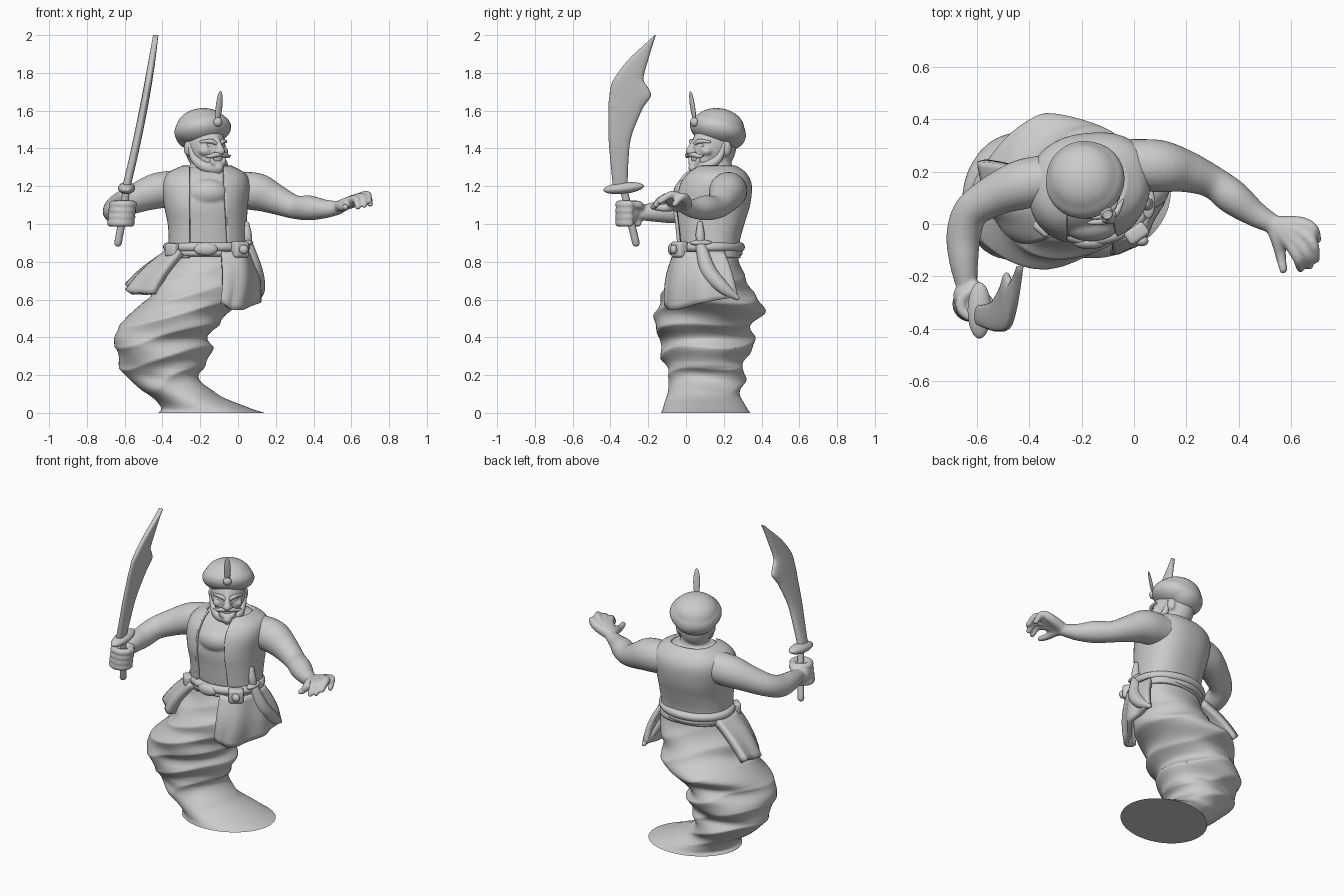
import bpy, bmesh, math
from mathutils import Vector, Matrix

cube = bpy.data.objects.get("Cube")
if cube:
    bpy.data.objects.remove(cube)

clay = bpy.data.materials.new("light grey clay")
clay.use_nodes = True
clay.diffuse_color = (.6, .6, .6, 1)
clay.node_tree.nodes["Principled BSDF"].inputs["Base Color"].default_value = (.6, .6, .6, 1)


def spline(points, steps):
    """Smooth curve of any dimension through the points."""
    pts = [Vector(p) for p in points]
    pts = [pts[0] * 2 - pts[1]] + pts + [pts[-1] * 2 - pts[-2]]
    out = []
    for a, b, c, d in zip(pts, pts[1:], pts[2:], pts[3:]):
        for k in range(steps):
            t = k / steps
            out.append(b + (c - a) * (t / 2) + (a * 2 - b * 5 + c * 4 - d) * (t * t / 2)
                       + (b * 3 - a - c * 3 + d) * (t ** 3 / 2))
    return out + [pts[-2]]


def skin_rings(bm, rings, cap=True):
    rows = [[bm.verts.new(p) for p in ring] for ring in rings]
    n = len(rows[0])
    for a, b in zip(rows, rows[1:]):
        for i in range(n):
            j = (i + 1) % n
            bm.faces.new((a[i], a[j], b[j], b[i]))
    if cap:
        bm.faces.new(rows[0][::-1])
        bm.faces.new(rows[-1])


def loft(bm, rows, n=48, steps=6, power=2, grow=0, skew=0, fold=None, cap=True):
    """Rows of z, left x, right x, front y, back y."""
    rings = []
    for z, left, right, front, back in spline(rows, steps):
        ring = []
        for i in range(n):
            a = math.tau * i / n
            c, s = math.cos(a), math.sin(a)
            g = grow + (fold(a, z) if fold else 0)
            dx = math.copysign(abs(c) ** (2 / power), c) * ((right - left) / 2 + g)
            dy = math.copysign(abs(s) ** (2 / power), s) * ((back - front) / 2 + g)
            ring.append(((left + right) / 2 + dx, (front + back) / 2 + dy + skew * dx, z))
        rings.append(ring)
    skin_rings(bm, rings, cap)


def tube(bm, points, matrix=Matrix(), n=14, steps=5):
    """Round-ended tube through points of x, y, z, radius."""
    path = [(p.xyz, p.w) for p in spline(points, steps)]
    first = (path[0][0] - path[1][0]).normalized()
    last = (path[-1][0] - path[-2][0]).normalized()

    def dome(end, direction):
        p, r = end
        return [(p + direction * r * math.sin(a), r * max(math.cos(a), .05)) for a in (.5, 1, 1.5)]
    path = dome(path[0], first)[::-1] + path + dome(path[-1], last)
    normal, rings = first.orthogonal(), []
    for i, (p, r) in enumerate(path):
        t = (path[min(i + 1, len(path) - 1)][0] - path[max(i - 1, 0)][0]).normalized()
        normal = (normal - t * normal.dot(t)).normalized()
        side = t.cross(normal)
        rings.append([matrix @ (p + (normal * math.cos(math.tau * k / n)
                                     + side * math.sin(math.tau * k / n)) * r) for k in range(n)])
    skin_rings(bm, rings)


def ball(bm, place, size, tilt=0, matrix=Matrix()):
    local = Matrix.Translation(place) @ Matrix.Rotation(math.radians(tilt), 4, 'X')
    bmesh.ops.create_uvsphere(bm, u_segments=32, v_segments=18, radius=1,
                              matrix=matrix @ local @ Matrix.Diagonal((*size, 1)))


def finish(name, bm, blend=0, thick=0):
    bmesh.ops.recalc_face_normals(bm, faces=bm.faces)
    mesh = bpy.data.meshes.new(name)
    bm.to_mesh(mesh)
    bm.free()
    mesh.materials.append(clay)
    obj = bpy.data.objects.new(name, mesh)
    bpy.context.collection.objects.link(obj)
    bpy.ops.object.select_all(action='DESELECT')
    bpy.context.view_layer.objects.active = obj
    obj.select_set(True)
    bpy.ops.object.shade_smooth_by_angle(angle=math.radians(50))
    if thick:
        solid = obj.modifiers.new("thickness", 'SOLIDIFY')
        solid.thickness, solid.offset = thick, 0
    if blend:
        mod = obj.modifiers.new("blend", 'REMESH')
        mod.mode, mod.voxel_size, mod.use_smooth_shade = 'VOXEL', blend, True
        relax = obj.modifiers.new("relax", 'SMOOTH')
        relax.factor, relax.iterations = .5, 4


def part(name, maker, *args, **options):
    bm = bmesh.new()
    maker(bm, *args, **options)
    finish(name, bm)


# Swirling cloth tail
def fold(a, z):
    fade = min(1, max(0, z - .02) * 6) * min(1, max(0, .86 - z) * 4)
    crease = 1 - 2 * abs(math.sin(27 * z - a + .8 * math.sin(2 * a)))
    return fade * (.008 * crease + .009 * math.sin(34 * z + a) + .007 * math.sin(3 * a + 24 * z) - .002)


part("cloth_tail", loft, [
    (0, -.42, .14, -.13, .34), (.03, -.41, .05, -.12, .32), (.1, -.48, -.11, -.1, .29),
    (.2, -.6, -.2, -.1, .31), (.26, -.64, -.17, -.1, .31), (.33, -.64, -.13, -.14, .35),
    (.4, -.67, -.16, -.15, .35), (.47, -.61, -.09, -.16, .36), (.54, -.56, -.03, -.16, .42),
    (.62, -.48, .03, -.13, .37), (.72, -.42, .06, -.08, .31), (.82, -.37, .05, -.03, .28),
    (.9, -.35, .03, -.03, .27)], n=120, steps=10, skew=.06, fold=fold)

# Body: torso, neck, head, arms and hands blended together
chest = [(.82, -.35, .03, -.02, .265), (.9, -.345, .025, -.03, .26), (1, -.35, .025, -.04, .285),
         (1.1, -.37, .03, -.05, .315), (1.2, -.38, .04, -.03, .325), (1.26, -.355, .02, .01, .3),
         (1.3, -.28, -.05, .06, .25)]
head = Matrix.Translation((-.185, .165, 0)) @ Matrix.Rotation(math.radians(33), 4, 'Z')
body = bmesh.new()
loft(body, chest, power=2.4, skew=.08)
ball(body, (-.165, .005, 1.165), (.115, .072, .075))
tube(body, [(-.17, .18, 1.22, .1), (-.17, .16, 1.3, .085), (-.18, .15, 1.4, .085)])
ball(body, (0, -.02, 1.41), (.1, .125, .13), matrix=head)
ball(body, (0, -.07, 1.345), (.075, .08, .07), matrix=head)
tube(body, [(0, -.13, 1.45, .014), (0, -.16, 1.41, .018), (0, -.175, 1.385, .022)], head)
for s in (-1, 1):
    ball(body, (s * .1, 0, 1.4), (.016, .025, .04), matrix=head)
    ball(body, (s * .055, -.105, 1.385), (.032, .03, .025), matrix=head)
    ball(body, (s * .02, -.165, 1.383), (.014, .015, .012), matrix=head)
tube(body, [(-.02, .23, 1.18, .095), (.1, .22, 1.17, .1), (.2, .2, 1.13, .08), (.3, .16, 1.09, .063),
            (.38, .1, 1.085, .066), (.46, .04, 1.08, .05), (.53, 0, 1.085, .037)], n=24)
tube(body, [(-.33, .17, 1.19, .095), (-.43, .15, 1.175, .095), (-.53, .11, 1.14, .08),
            (-.62, .05, 1.1, .068), (-.65, -.04, 1.07, .066), (-.65, -.14, 1.065, .056),
            (-.64, -.23, 1.06, .042)], n=24)
# Open left hand
for knuckle, bend, tip in [
        ((.635, 0, 1.125), (.685, -.02, 1.145), (.7, -.06, 1.105)),
        ((.64, -.035, 1.135), (.685, -.08, 1.155), (.695, -.135, 1.12)),
        ((.62, -.06, 1.13), (.66, -.115, 1.14), (.67, -.16, 1.1)),
        ((.595, -.07, 1.12), (.625, -.13, 1.13), (.635, -.17, 1.09)),
        ((.55, -.06, 1.095), (.56, -.12, 1.085), (.57, -.175, 1.09))]:
    tube(body, [(.53, 0, 1.09, .032), (*knuckle, .029), (*bend, .021), (*tip, .016)])
# Right fist around the grip
ball(body, (-.64, -.275, 1.055), (.05, .055, .06))
ball(body, (-.615, -.3, 1.055), (.055, .055, .055))
for i in range(4):
    turns = [math.radians(d) for d in range(90, 380, 40)]
    tube(body, [(-.62 + .054 * math.cos(a) + .004 * i, -.305 + .05 * math.sin(a),
                 1.005 + .033 * i, .021) for a in turns])
tube(body, [(-.63, -.24, 1.08, .028), (-.585, -.25, 1.1, .022), (-.56, -.31, 1.105, .018)])
finish("body", body, blend=.008)

# Face details
face = bmesh.new()
for s in (-1, 1):
    tube(face, [(s * .012, -.148, 1.425, .01), (s * .04, -.138, 1.438, .012), (s * .08, -.1, 1.435, .007)], head)
    ball(face, (s * .04, -.122, 1.415), (.018, .01, .009), matrix=head)
finish("brows_and_eyes", face)
beard = bmesh.new()
for s in (-1, 1):
    tube(beard, [(s * .094, -.02, 1.42, .014), (s * .086, -.045, 1.35, .022), (s * .058, -.1, 1.305, .03),
                 (0, -.13, 1.29, .032)], head)
    tube(beard, [(s * .035, -.145, 1.36, .009), (s * .038, -.145, 1.33, .013), (0, -.15, 1.31, .02)], head)
tube(beard, [(0, -.145, 1.32, .018), (0, -.15, 1.295, .028), (0, -.15, 1.268, .012)], head)
finish("beard", beard, blend=.007)
whiskers = bmesh.new()
for s in (-1, 1):
    tube(whiskers, [(0, -.172, 1.368, .012), (s * .03, -.165, 1.366, .014), (s * .06, -.15, 1.358, .01),
                    (s * .08, -.14, 1.362, .004)], head)
finish("moustache", whiskers)

# Turban with jewel and feather
turban = bmesh.new()
ball(turban, (0, .003, 1.5), (.154, .15, .088), -16, head)
ball(turban, (0, .01, 1.515), (.137, .137, .098), -10, head)
ball(turban, (0, .05, 1.475), (.128, .105, .088), -10, head)
finish("turban", turban, blend=.01)
part("turban_jewel", ball, (0, -.145, 1.54), (.025, .02, .025), matrix=head)
part("feather", ball, (0, -.155, 1.62), (.02, .009, .085), 10, head)

# Open sleeveless vest, cut along two straight front edges
vest = bmesh.new()
loft(vest, chest, n=96, power=2.4, grow=.012, skew=.08, cap=False)
edges_x = (-.255, -.068)
for x in edges_x:
    bmesh.ops.bisect_plane(vest, geom=vest.verts[:] + vest.edges[:] + vest.faces[:],
                           plane_co=(x, 0, 1.1), plane_no=(1, 0, .06 if x > -.1 else 0))
gap = []
for f in vest.faces:
    p = f.calc_center_median()
    if p.y < .12 and edges_x[0] < p.x < edges_x[1] - .06 * (p.z - 1.1):
        gap.append(f)
bmesh.ops.delete(vest, geom=gap, context='FACES')
finish("vest", vest, thick=.02)

# Belt, buckles and pouch
around = [math.tau * i / 24 for i in range(25)]
part("belt", tube, [(-.16 + .212 * math.cos(a), .115 + .172 * math.sin(a), .878, .025) for a in around], steps=2)
part("sash_roll", tube, [(-.16 + .203 * math.cos(a), .115 + .165 * math.sin(a), .848, .02) for a in around], steps=2)
part("round_buckle", ball, (-.17, -.07, .867), (.063, .026, .035))


def block(bm, place, size, turn):
    bmesh.ops.create_cube(bm, size=1, matrix=Matrix.Translation(place)
                          @ Matrix.Rotation(math.radians(turn), 4, 'Z') @ Matrix.Diagonal((*size, 1)))
    bmesh.ops.bevel(bm, geom=bm.edges[:], offset=.015, segments=3, profile=.5, affect='EDGES')


part("side_buckle", block, (.01, -.035, .865), (.09, .06, .085), 35)
part("buckle_stud", ball, (.03, -.065, .865), (.025, .02, .025))
part("belt_pouch", block, (-.345, -.01, .862), (.075, .06, .07), -40)


# Hanging sash flaps
def flap(name, top, bottom, thick):
    bm = bmesh.new()
    rows = []
    for i, (a, b) in enumerate(zip(spline(top, 8), spline(bottom, 8))):
        out = Vector((a.x + .16, a.y - .12, 0)).normalized()
        rows.append([bm.verts.new(a.lerp(b, t / 10) + out * (.02 * math.sin(math.pi * t / 10)
                     + .008 * t / 10 * math.sin(i * .9))) for t in range(11)])
    for a, b in zip(rows, rows[1:]):
        for k in range(10):
            bm.faces.new((a[k], a[k + 1], b[k + 1], b[k]))
    finish(name, bm, thick=thick)


flap("left_flap", [(-.09, -.05, .85), (.02, -.02, .85), (.05, .1, .85), (.035, .2, .85)],
     [(-.09, -.1, .58), (-.01, -.07, .545), (.1, .1, .585), (.1, .27, .615)], .03)
flap("right_flap", [(-.3, -.04, .85), (-.36, .06, .85), (-.355, .2, .85)],
     [(-.44, -.05, .63), (-.565, .08, .635), (-.575, .24, .67)], .045)

# Dagger in the belt
part("dagger_sheath", tube, [(.055, .08, .88, .03), (.09, .12, .75, .042), (.11, .2, .66, .034), (.11, .27, .61, .014)])
part("dagger_grip", tube, [(.055, .08, .88, .018), (.05, .075, .94, .024), (.045, .075, 1, .015)])
part("dagger_guard", ball, (.055, .08, .9), (.026, .06, .016))

# Sword
part("sword_grip", tube, [(-.635, -.265, .9, .02), (-.61, -.298, 1.04, .02), (-.59, -.33, 1.19, .02)])
part("sword_guard", ball, (-.59, -.33, 1.19), (.045, .108, .03), 6)
blade = []
for z, back, edge in [(1.18, -.385, -.31), (1.33, -.4, -.305), (1.46, -.41, -.29), (1.6, -.41, -.235),
                      (1.64, -.41, -.21), (1.68, -.405, -.185), (1.72, -.4, -.2), (1.77, -.38, -.225),
                      (1.87, -.305, -.2), (2, -.166, -.16)]:
    rise = z - 1.2
    x, half = -.59 + .245 * rise - .065 * rise * rise, .022 - .02 * rise ** 4
    blade.append((z, x - half, x + half, back, edge))
part("sword_blade", loft, blade, n=24, power=2.6)
